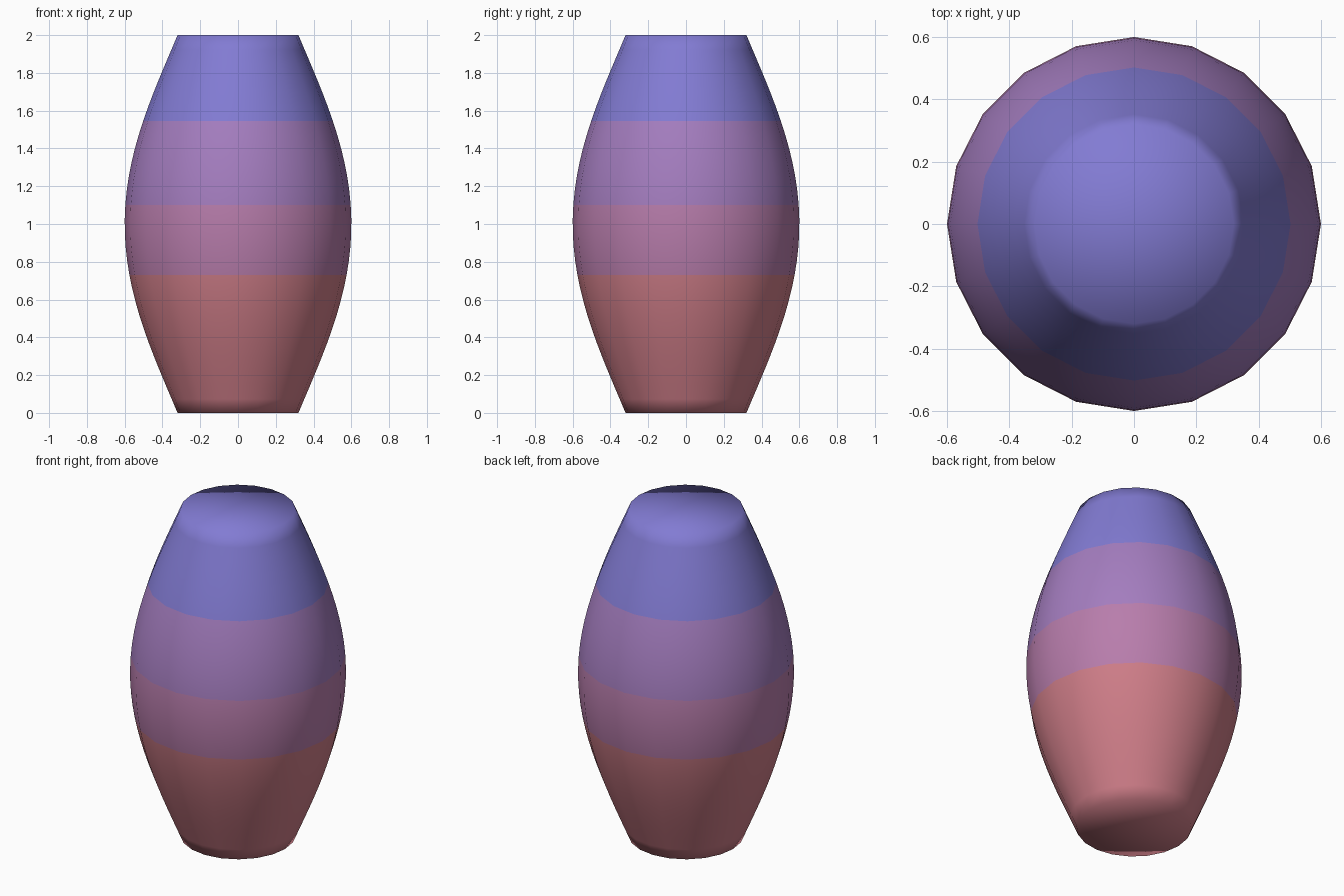
import bpy, bmesh, math

if "Cube" in bpy.data.objects:
    bpy.data.objects.remove(bpy.data.objects["Cube"])

SIDES = 20
BAND_TOPS = [0.73, 1.10, 1.545, 2.0]
BAND_ROWS = [10, 5, 6, 6]
BAND_COLOURS = [("coral red", (206, 125, 136)), ("mauve", (184, 125, 172)),
                ("purple", (164, 125, 191)), ("periwinkle blue", (130, 123, 211))]


def linear(c):
    c /= 255
    return c / 12.92 if c <= 0.04045 else ((c + 0.055) / 1.055) ** 2.4


def radius(z):
    t = z - 1
    return 0.6 - 0.35 * t ** 2 + 0.07 * t ** 4


# Heights of the rings, with a ring on every colour boundary
heights, start = [0.0], 0.0
for top, rows in zip(BAND_TOPS, BAND_ROWS):
    heights += [start + (top - start) * i / rows for i in range(1, rows + 1)]
    start = top

# Barrel wall
bm = bmesh.new()
rings = []
for z in heights:
    r = radius(z)
    rings.append([bm.verts.new((r * math.cos(a), r * math.sin(a), z))
                  for a in (2 * math.pi * i / SIDES for i in range(SIDES))])
for low, high in zip(rings, rings[1:]):
    for i in range(SIDES):
        j = (i + 1) % SIDES
        bm.faces.new((low[i], low[j], high[j], high[i]))

# Flat end caps as fans around a centre point
for ring, z in ((rings[0], 0.0), (rings[-1], 2.0)):
    centre = bm.verts.new((0, 0, z))
    for i in range(SIDES):
        bm.faces.new((ring[i], ring[(i + 1) % SIDES], centre))
bmesh.ops.recalc_face_normals(bm, faces=bm.faces)

# Colour bands by height, softly shaded all over
for f in bm.faces:
    z = f.calc_center_median().z
    f.material_index = min(sum(z > top for top in BAND_TOPS), 3)
    f.smooth = True

mesh = bpy.data.meshes.new("barrel")
bm.to_mesh(mesh)
bm.free()
for name, rgb in BAND_COLOURS:
    mat = bpy.data.materials.new(name)
    mat.diffuse_color = (*[linear(c) for c in rgb], 1)
    mat.use_nodes = True
    mat.node_tree.nodes["Principled BSDF"].inputs["Base Color"].default_value = mat.diffuse_color
    mesh.materials.append(mat)
barrel = bpy.data.objects.new("barrel", mesh)
bpy.context.collection.objects.link(barrel)
